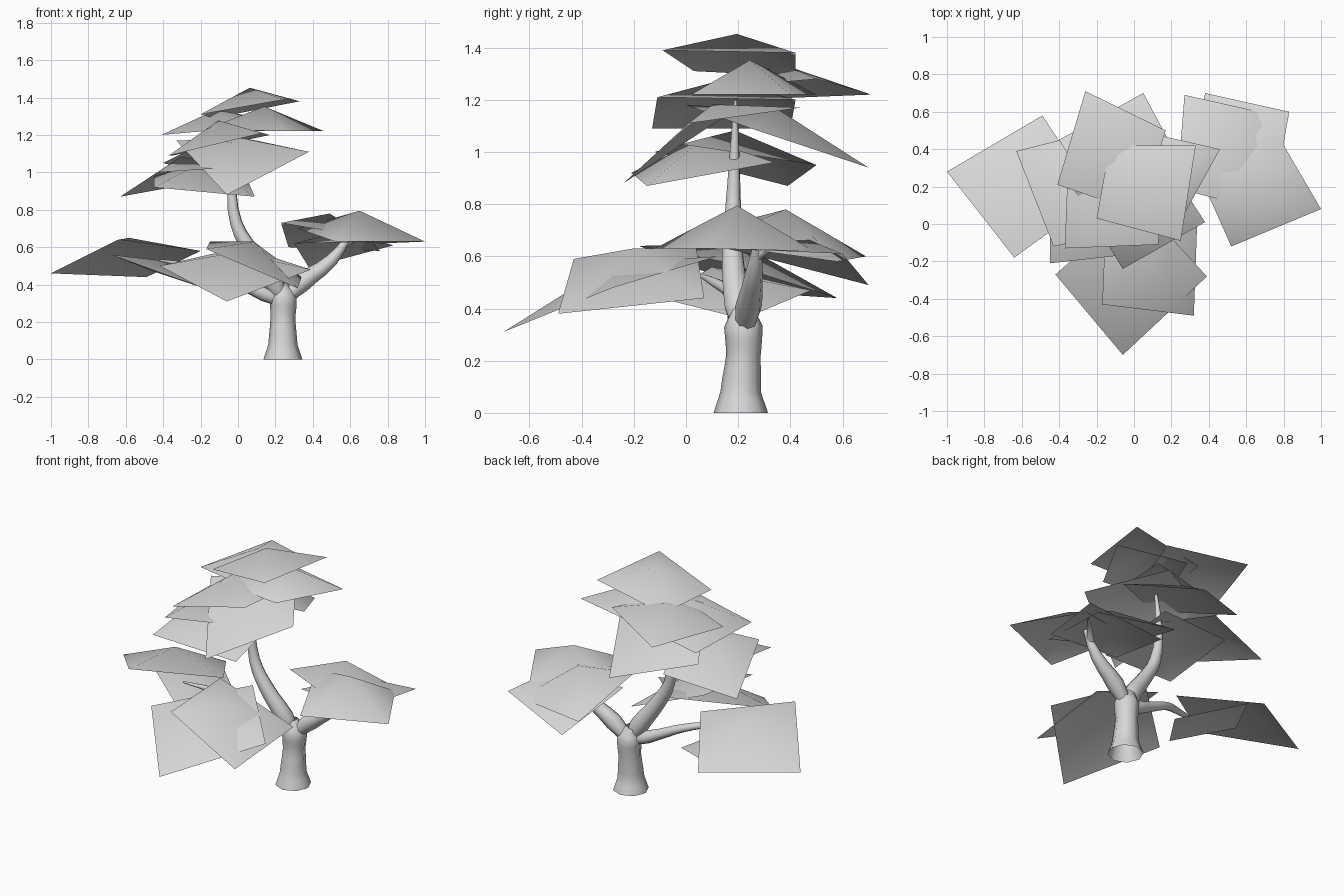
import bpy
import bmesh
from mathutils import Vector

cube = bpy.data.objects.get("Cube")
if cube:
    bpy.data.objects.remove(cube, do_unlink=True)

GREY = (0.68, 0.68, 0.68, 1)
pale_grey = bpy.data.materials.new("pale_grey")
pale_grey.use_nodes = True
pale_grey.diffuse_color = GREY
pale_grey.node_tree.nodes["Principled BSDF"].inputs["Base Color"].default_value = GREY


def limb(name, *points):
    """Tapered eight-sided limb through points of x, y, z, radius."""
    curve = bpy.data.curves.new(name, "CURVE")
    curve.dimensions = "3D"
    curve.bevel_depth = 1
    curve.bevel_resolution = 2
    curve.resolution_u = 3
    spline = curve.splines.new("BEZIER")
    spline.bezier_points.add(len(points) - 1)
    for knot, (x, y, z, radius) in zip(spline.bezier_points, points):
        knot.co = (x, y, z)
        knot.radius = radius
        knot.handle_left_type = knot.handle_right_type = "AUTO"
    curve.materials.append(pale_grey)
    limb_object = bpy.data.objects.new(name, curve)
    bpy.context.collection.objects.link(limb_object)
    # Turn the swept curve into a smooth mesh
    bpy.ops.object.select_all(action="DESELECT")
    limb_object.select_set(True)
    bpy.context.view_layer.objects.active = limb_object
    bpy.ops.object.convert(target="MESH")
    bpy.ops.object.shade_smooth()
    return limb_object


def leaf_card(name, *corners, dome=0.1):
    """Four-cornered foliage sheet with its middle raised."""
    bm = bmesh.new()
    rim = [bm.verts.new(corner) for corner in corners]
    middle = sum((v.co for v in rim), Vector()) / len(rim)
    peak = bm.verts.new(middle + Vector((0, 0, dome)))
    for start, end in zip(rim, rim[1:] + rim[:1]):
        face = bm.faces.new((start, end, peak))
        face.smooth = True
        face.normal_update()
        if face.normal.z < 0:
            face.normal_flip()
    mesh = bpy.data.meshes.new(name)
    bm.to_mesh(mesh)
    bm.free()
    mesh.materials.append(pale_grey)
    card = bpy.data.objects.new(name, mesh)
    bpy.context.collection.objects.link(card)
    return card


# Trunk and limbs
limb("trunk", (.24, .21, 0, .104), (.24, .21, .08, .078), (.24, .22, .22, .066),
     (.24, .22, .33, .074), (.22, .215, .4, .04))
limb("main_limb", (.25, .22, .29, .03), (.19, .2, .41, .055), (.07, .18, .58, .044),
     (-.01, .18, .73, .034), (-.03, .185, .95, .022), (0, .19, 1.2, .006))
limb("left_limb", (.22, .22, .29, .03), (.34, .24, .41, .052),
     (.5, .26, .53, .035), (.62, .28, .7, .008))
limb("right_limb", (.24, .21, .31, .03), (.14, .2, .35, .04), (.05, .19, .39, .032),
     (-.1, .17, .46, .025), (-.25, .11, .5, .018), (-.42, .05, .53, .006))
limb("left_twig", (.55, .27, .6, .022), (.62, .34, .64, .014), (.7, .42, .63, .005))

# Crown foliage
leaf_card("crown_top", (-.2, .03, 1.31), (.25, -.09, 1.39), (.33, .42, 1.38), (-.13, .42, 1.29),
          dome=.11)
leaf_card("crown_back", (-.41, .21, 1.2), (-.26, .71, 1.22), (.17, .5, 1.28), (.03, .06, 1.24))
leaf_card("crown_left", (.46, .4, 1.22), (.02, .5, 1.22), (-.17, .06, 1.23), (.25, .02, 1.22),
          dome=.13)
leaf_card("crown_right", (-.37, -.13, 1.09), (.13, -.11, 1.21), (.17, .42, 1.2), (-.35, .4, 1.09),
          dome=.13)
leaf_card("crown_front", (-.06, -.24, .88), (.38, .01, 1.11), (.1, .44, 1.17), (-.33, .2, 1.17))
leaf_card("crown_rear", (.05, .7, .94), (.29, .25, 1.09), (-.14, 0, 1.18), (-.4, .45, 1.05))
leaf_card("crown_low_rear", (-.63, .39, .87), (-.43, -.12, 1), (.02, -.02, 1.03), (-.19, .5, .95),
          dome=.12)
leaf_card("crown_low_front", (-.45, -.21, .92), (.09, -.15, .87), (.05, .34, .96), (-.45, .28, .98),
          dome=.12)

# Foliage on the model's left
leaf_card("left_outer", (.52, -.12, .63), (1, .08, .63), (.76, .49, .62), (.32, .33, .7), dome=.15)
leaf_card("left_inner", (.27, .69, .6), (.76, .58, .58), (.7, .07, .65), (.23, .19, .73), dome=.14)
leaf_card("left_rear", (.38, .7, .49), (.83, .6, .61), (.75, .15, .63), (.3, .2, .62))

# Foliage on the model's right
leaf_card("right_outer", (-1, .28, .46), (-.49, .58, .44), (-.2, .14, .58), (-.64, -.18, .64),
          dome=.12)
leaf_card("right_inner", (-.68, .1, .56), (-.45, .48, .47), (-.12, .22, .36), (-.35, -.1, .44),
          dome=.07)

# Foliage in front
leaf_card("front_outer", (-.42, -.27, .5), (-.06, -.7, .31), (.39, -.28, .48), (.02, .12, .6))
leaf_card("front_inner", (-.17, -.43, .59), (.32, -.49, .38), (.34, .07, .44), (-.15, .04, .63),
          dome=.12)
